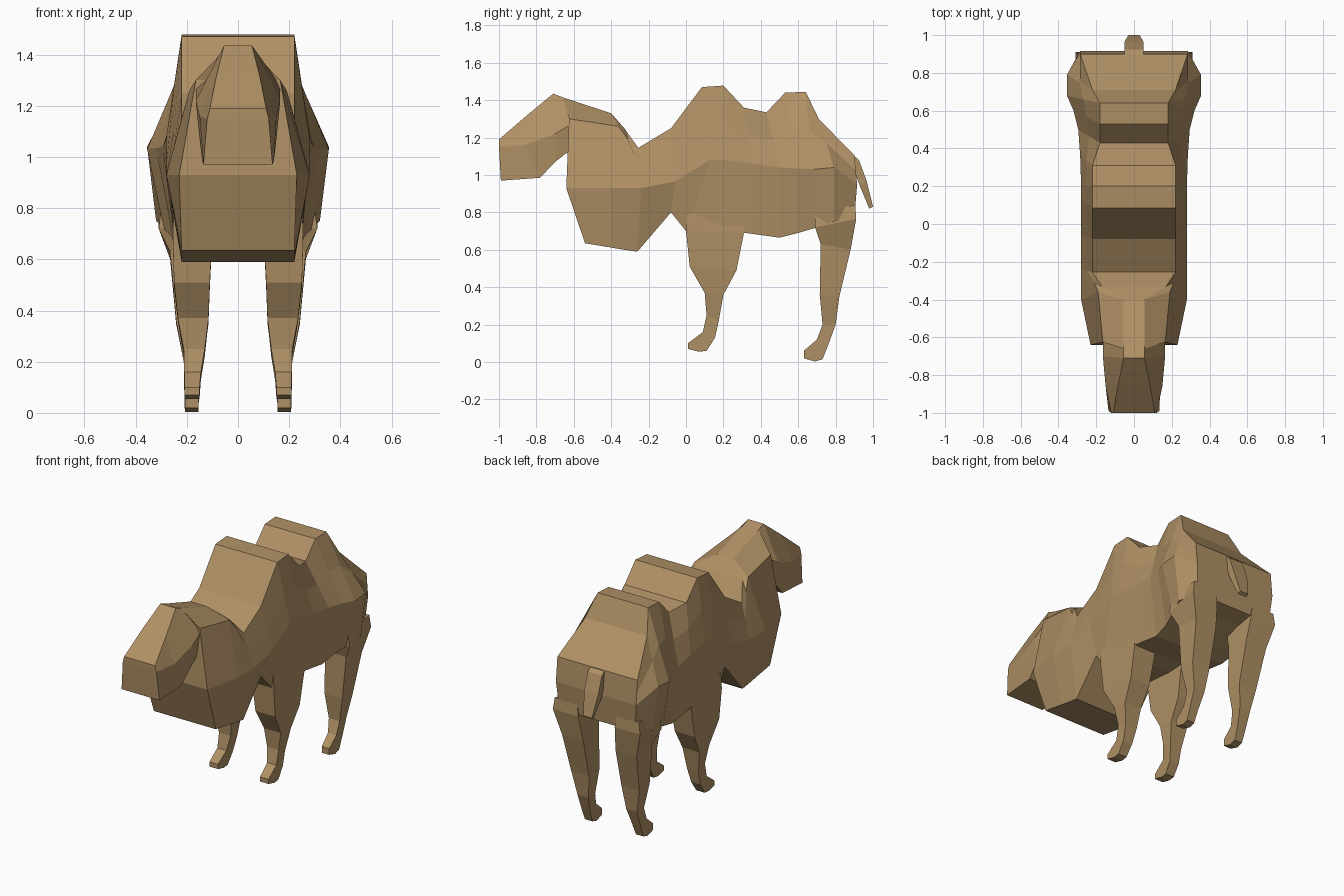
import bpy, bmesh
from mathutils import Vector

hide = bpy.data.materials.new("tan_hide")
hide.diffuse_color = (0.43, 0.28, 0.13, 1)


def loft(name, rings):
    """Skin equal-sized rings; close the ends with strips of quads."""
    bm = bmesh.new()
    vs = [[bm.verts.new(p) for p in ring] for ring in rings]
    n = len(vs[0])
    for a, b in zip(vs, vs[1:]):
        for i in range(n):
            j = (i + 1) % n
            bm.faces.new((a[i], a[j], b[j], b[i]))
    for r in (vs[0], vs[-1]):
        for i in range(n // 2 - 1):
            bm.faces.new((r[i], r[i + 1], r[n - 2 - i], r[n - 1 - i]))
    bmesh.ops.recalc_face_normals(bm, faces=bm.faces)
    me = bpy.data.meshes.new(name)
    bm.to_mesh(me)
    bm.free()
    me.materials.append(hide)
    ob = bpy.data.objects.new(name, me)
    bpy.context.collection.objects.link(ob)
    return ob


def mirrored(half):
    """Half ring on +x, top to bottom, closed by its mirror image."""
    return list(half) + [(-x, y, z) for x, y, z in reversed(half)]


# Body: back line, side line and belly line as (x, y, z), front to back
back = [(.055, -.66, 1.415), (.055, -.4, 1.33), (.17, -.33, 1.25), (.22, -.255, 1.145),
        (.22, -.08, 1.25), (.22, .085, 1.47), (.22, .2, 1.478), (.22, .31, 1.36),
        (.18, .43, 1.335), (.18, .53, 1.44), (.18, .64, 1.445), (.22, .71, 1.3),
        (.285, .9, 1.105)]
side = [(.23, -.64, .93), (.28, -.4, .93), (.28, -.32, .93), (.28, -.24, .93),
        (.28, -.06, .965), (.28, .13, 1.08), (.28, .2, 1.08), (.285, .36, 1.06),
        (.295, .5, 1.04), (.32, .6, 1.035), (.355, .68, 1.03), (.355, .79, 1.04),
        (.285, .915, .95)]
belly = [(.22, -.54, .635), (.22, -.4, .612), (.22, -.33, .6), (.22, -.26, .59),
         (.22, -.08, .8), (.24, 0, .7), (.25, .2, .685), (.25, .32, .69),
         (.25, .5, .665), (.26, .6, .69), (.29, .7, .72), (.32, .79, .75),
         (.27, .9, .77)]
shoulder = [Vector(t).lerp(Vector(s), .5) for t, s in zip(back, side)]
shoulder[:3] = [(.165, -.625, 1.3), (.19, -.36, 1.26), (.21, -.31, 1.19)]
loft("body", [mirrored([tuple(p) for p in h]) for h in zip(back, shoulder, side, belly)])

# Head: crown, cheek and jaw, from the muzzle back into the neck
head = [
    [(.11, -1.0, 1.19), (.12, -1.0, 1.15), (.135, -.99, .97)],
    [(.085, -.855, 1.315), (.15, -.86, 1.16), (.14, -.78, .985)],
    [(.055, -.71, 1.435), (.165, -.7, 1.22), (.15, -.7, 1.07)],
    [(.055, -.58, 1.385), (.165, -.6, 1.28), (.15, -.57, 1.17)],
]
loft("head", [mirrored(h) for h in head])

# Legs: (front y, front z, back y, back z, inner x, outer x) down to the hoof
front_leg = [(.0, .8, .31, .8, .1, .25), (.0, .7, .31, .69, .1, .255),
             (.02, .51, .27, .49, .11, .25), (.1, .37, .2, .36, .115, .235),
             (.11, .25, .175, .22, .13, .212), (.09, .16, .155, .13, .145, .21),
             (.01, .1, .11, .06, .15, .21), (.01, .07, .07, .055, .15, .21)]
rear_leg = [(.69, .8, .905, .84, .14, .3), (.69, .72, .91, .765, .13, .31),
            (.72, .63, .88, .6, .115, .265), (.715, .36, .82, .35, .115, .242),
            (.73, .2, .8, .2, .135, .212), (.7, .12, .76, .09, .15, .21),
            (.63, .06, .73, .015, .155, .208), (.63, .02, .69, .003, .155, .208)]
for name, leg in (("front_leg", front_leg), ("rear_leg", rear_leg)):
    for tag, s in (("right", 1), ("left", -1)):
        loft(f"{name}_{tag}", [[(s * a, y0, z0), (s * b, y0, z0), (s * b, y1, z1), (s * a, y1, z1)]
                               for y0, z0, y1, z1, a, b in leg])

# Tail: (upper y, upper z, lower y, lower z, half width)
tail = [(.89, 1.11, .87, 1.04, .05), (.925, 1.08, .9, 1.02, .05),
        (.965, .97, .93, .94, .05), (1.0, .83, .98, .82, .03)]
loft("tail", [mirrored([(w, y0, z0), (w, y1, z1)]) for y0, z0, y1, z1, w in tail])
